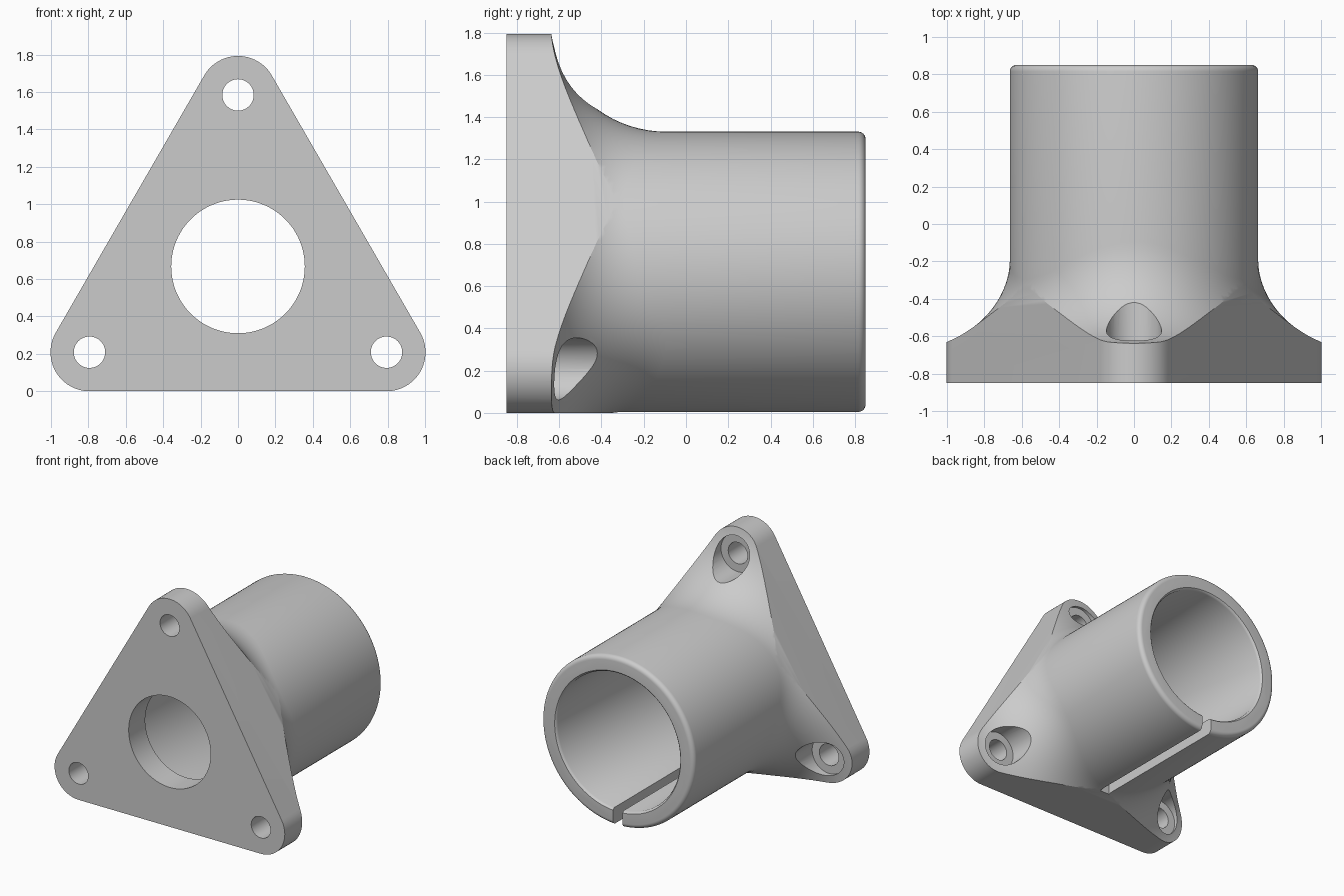
import bpy, bmesh
from math import sin, cos, pi, radians
from mathutils import Vector

AXIS_Z = 0.667      # height of the tube axis
TUBE_R = 0.664
FACE_Y = -0.645     # rear face of the flange
HOLE_D = 0.917      # distance of the screw holes from the axis
SEG = 144

if "Cube" in bpy.data.objects:
    bpy.data.objects.remove(bpy.data.objects["Cube"])

grey = bpy.data.materials.new("light grey")
grey.use_nodes = True
grey.diffuse_color = (0.6, 0.6, 0.6, 1)
grey.node_tree.nodes["Principled BSDF"].inputs["Base Color"].default_value = (0.6, 0.6, 0.6, 1)


def loft(name, rings):
    """Closed solid through rings of equal point count."""
    bm = bmesh.new()
    loops = [[bm.verts.new(p) for p in ring] for ring in rings]
    n = len(loops[0])
    for a, b in zip(loops, loops[1:]):
        for i in range(n):
            j = (i + 1) % n
            bm.faces.new((a[i], a[j], b[j], b[i]))
    bm.faces.new(loops[0])
    bm.faces.new(loops[-1])
    bmesh.ops.recalc_face_normals(bm, faces=bm.faces)
    mesh = bpy.data.meshes.new(name)
    bm.to_mesh(mesh)
    bm.free()
    mesh.materials.append(grey)
    obj = bpy.data.objects.new(name, mesh)
    bpy.context.collection.objects.link(obj)
    return obj


def ring(y, radius, seg=SEG, x=0, z=AXIS_Z):
    """Ring across y; radius is a number or a function of the angle."""
    pts = []
    for i in range(seg):
        t = 2 * pi * i / seg
        r = radius(t) if callable(radius) else radius
        pts.append(Vector((x + r * cos(t), y, z + r * sin(t))))
    return pts


def combine(target, other, operation):
    """Apply a boolean and discard the helper."""
    other.hide_render = True
    mod = target.modifiers.new("cut", 'BOOLEAN')
    mod.operation = operation
    mod.solver = 'EXACT'
    mod.object = other
    bpy.context.view_layer.objects.active = target
    bpy.ops.object.modifier_apply(modifier=mod.name)
    bpy.data.objects.remove(other)


def fillet_size(t):
    """Fillet radius, wide towards the corners and tight at the flat sides."""
    return 0.35 + 0.2 * sin(1.5 * (t - radians(30))) ** 2


# Tube with a flared foot and a rounded rear rim
rings = [ring(-0.85, 1.35), ring(FACE_Y, 1.35)]
STEPS = 20
for k in range(STEPS + 1):
    a = pi / 2 * k / STEPS
    section = []
    for i in range(SEG):
        t = 2 * pi * i / SEG
        f = fillet_size(t)
        r = TUBE_R + f * (1 - sin(a))
        section.append(Vector((r * cos(t), FACE_Y + f * (1 - cos(a)), AXIS_Z + r * sin(t))))
    rings.append(section)
RIM = 0.035
for k in range(7):
    a = pi / 2 * k / 6
    rings.append(ring(0.85 - RIM + RIM * sin(a), TUBE_R - RIM + RIM * cos(a)))
body = loft("flanged_tube", rings)

# Rounded triangular outline trims the flare into a flange
outline = []
for corner in (-30, 90, 210):
    c = radians(corner)
    for k in range(25):
        a = c + radians(-60 + 5 * k)
        outline.append((HOLE_D * cos(c) + 0.2085 * cos(a),
                        AXIS_Z + HOLE_D * sin(c) + 0.2085 * sin(a)))
prism = loft("outline", [[Vector((x, y, z)) for x, z in outline] for y in (-0.85, 1)])
# Start the flare ahead of the outline so the front face is a clean cut
for v in body.data.vertices:
    if v.co.y < -0.84:
        v.co.y = -1
combine(body, prism, 'INTERSECT')

# Stepped bore with a softened mouth
bore = [(-0.95, 0.357), (FACE_Y, 0.357), (FACE_Y, 0.535),
        (0.83, 0.535), (0.843, 0.541), (0.86, 0.56)]
combine(body, loft("bore", [ring(y, r) for y, r in bore]), 'DIFFERENCE')

# Screw holes with pockets sunk into the flare
for corner in (-30, 90, 210):
    c = radians(corner)
    x, z = HOLE_D * cos(c), AXIS_Z + HOLE_D * sin(c)
    steps = [(-0.95, 0.084), (FACE_Y, 0.084), (FACE_Y, 0.147), (0.3, 0.147)]
    cutter = loft("screw_hole", [ring(y, r, 48, x, z) for y, r in steps])
    combine(body, cutter, 'DIFFERENCE')

# Clamping slot along the underside
slot = loft("slot", [[Vector((sx * 0.042, y, z)) for sx, z in
                      ((-1, -0.1), (1, -0.1), (1, 0.3), (-1, 0.3))]
                     for y in (-0.345, 1)])
combine(body, slot, 'DIFFERENCE')

bpy.ops.object.select_all(action='DESELECT')
body.select_set(True)
bpy.context.view_layer.objects.active = body
bpy.ops.object.shade_smooth_by_angle(angle=radians(25))
